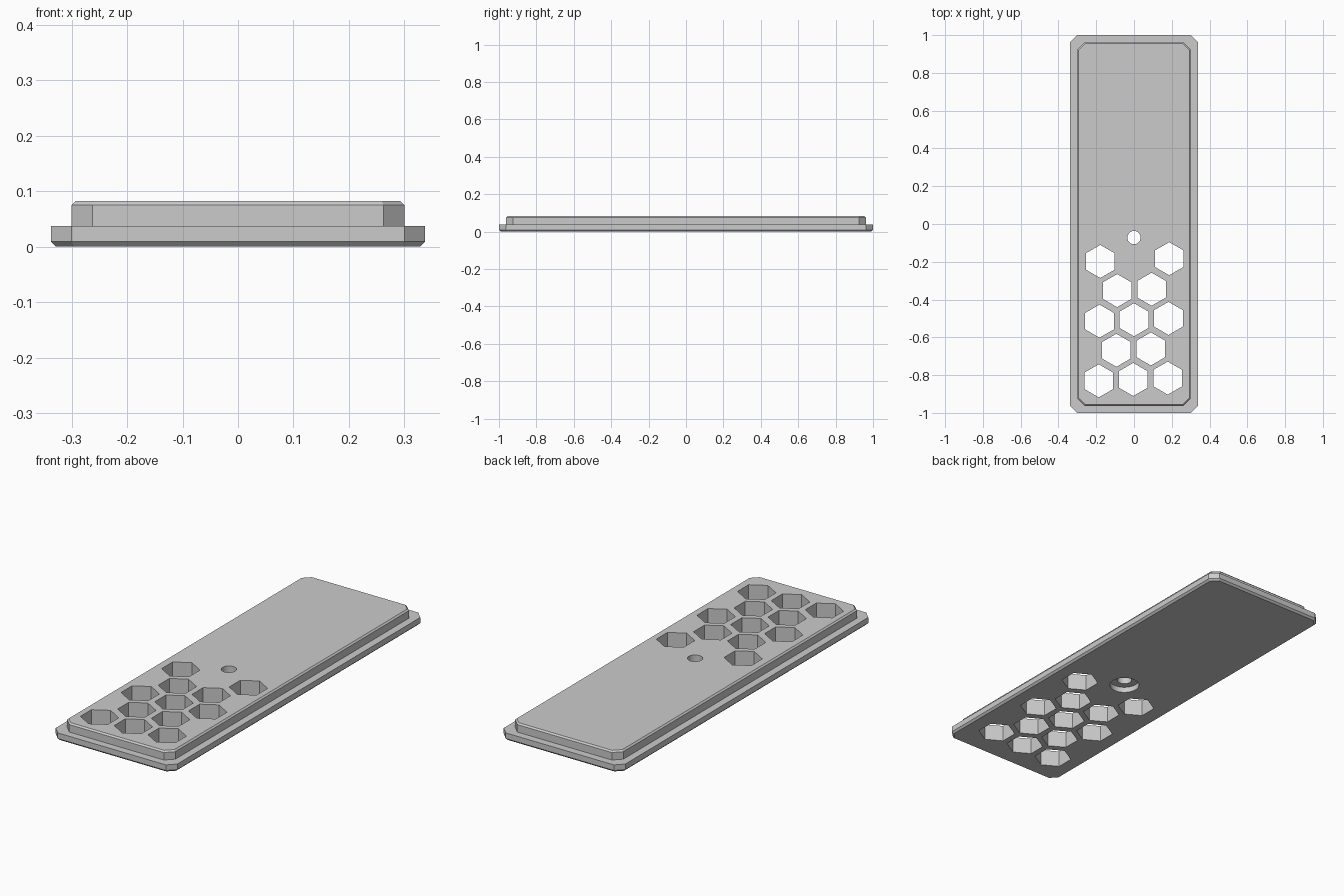
import bpy, bmesh
from math import sin, cos, pi, sqrt

cube = bpy.data.objects.get("Cube")
if cube:
    bpy.data.objects.remove(cube, do_unlink=True)

# Material
grey = bpy.data.materials.new("plain grey")
grey.use_nodes = True
colour = (0.6, 0.6, 0.6, 1)
grey.diffuse_color = colour
grey.node_tree.nodes["Principled BSDF"].inputs["Base Color"].default_value = colour


def octagon(hx, hy, cut, inset, z):
    """Rectangle with cut corners, offset inwards by inset."""
    cut -= inset * (2 - sqrt(2))
    hx, hy = hx - inset, hy - inset
    quarter = [(hx, hy - cut), (hx - cut, hy)]
    right_top = quarter
    left_top = [(-x, y) for x, y in reversed(quarter)]
    left_low = [(-x, -y) for x, y in quarter]
    right_low = [(x, -y) for x, y in reversed(quarter)]
    return [(x, y, z) for x, y in right_top + left_top + left_low + right_low]


def polygon(cx, cy, radius, sides, z):
    """Regular polygon with a corner towards +y."""
    angles = [pi / 2 + 2 * pi * i / sides for i in range(sides)]
    return [(cx + radius * cos(a), cy + radius * sin(a), z) for a in angles]


def loft(bm, rings):
    """Closed solid through a stack of rings listed from bottom to top."""
    loops = [[bm.verts.new(p) for p in ring] for ring in rings]
    n = len(loops[0])
    bm.faces.new(loops[0][::-1])
    bm.faces.new(loops[-1])
    for low, high in zip(loops, loops[1:]):
        for i in range(n):
            j = (i + 1) % n
            bm.faces.new((low[i], low[j], high[j], high[i]))


def finish(bm, name):
    mesh = bpy.data.meshes.new(name)
    bm.to_mesh(mesh)
    bm.free()
    obj = bpy.data.objects.new(name, mesh)
    bpy.context.collection.objects.link(obj)
    mesh.materials.append(grey)
    return obj


# Stepped cover: wide flange below, narrower raised plate above
FLANGE = (0.3375, 1.0, 0.0375)
PLATE = (0.3, 0.9625, 0.0375)
bm = bmesh.new()
loft(bm, [
    octagon(*FLANGE, 0.0094, 0),
    octagon(*FLANGE, 0, 0.0094),
    octagon(*FLANGE, 0, 0.0375),
    octagon(*PLATE, 0, 0.0375),
    octagon(*PLATE, 0, 0.075),
    octagon(*PLATE, 0.0075, 0.0825),
])
cover = finish(bm, "cover_plate")

# Honeycomb vents: rows of three and two, on a slightly skewed lattice
bm = bmesh.new()
for row in range(-2, 3):
    columns = (-0.5, 0.5) if row % 2 else (-1, 0, 1)
    for col in columns:
        if row == 2 and col == 0:
            continue  # left solid below the screw hole
        x = 0.1825 * col + 0.002 * row
        y = -0.507 + 0.0073 * col + 0.158 * row
        loft(bm, [polygon(x, y, 0.0875, 6, z) for z in (-0.05, 0.15)])

# Screw hole with a wider recess for the head underneath
steps = [(0.07, -0.05), (0.07, 0.028), (0.035, 0.028), (0.035, 0.15)]
loft(bm, [polygon(0, -0.072, r, 48, z) for r, z in steps])
cutter = finish(bm, "hole_cutter")
cutter.hide_render = True

# Cut the holes, then drop the helper
cut = cover.modifiers.new("holes", "BOOLEAN")
cut.operation = "DIFFERENCE"
cut.solver = "EXACT"
cut.object = cutter
bpy.ops.object.select_all(action="DESELECT")
bpy.context.view_layer.objects.active = cover
cover.select_set(True)
bpy.ops.object.modifier_apply(modifier=cut.name)
bpy.data.objects.remove(cutter, do_unlink=True)
bpy.ops.object.shade_smooth_by_angle(angle=pi / 9)
